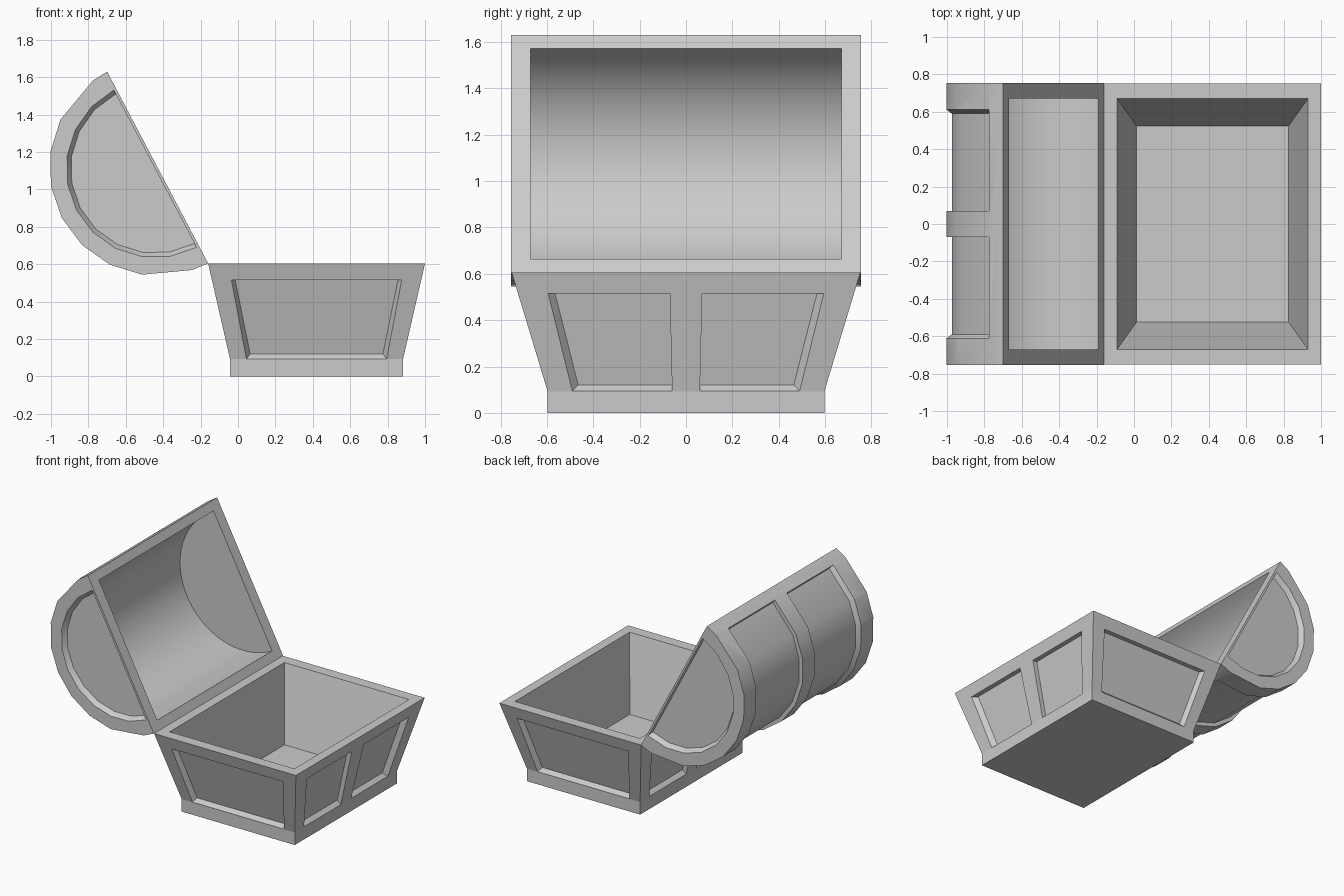
import bpy, bmesh, math

if "Cube" in bpy.data.objects:
    bpy.data.objects.remove(bpy.data.objects["Cube"])

CX = 0.42                       # centre of the box in x
HINGE = (-0.16, 0.605)          # lid hinge point in x, z
U = (-0.466, 0.885)             # direction along the open lid's rim
N = (-0.885, -0.466)            # direction into the lid's dome
RAD = 0.579


def loft(name, rings):
    """Closed solid through a list of equal-length point rings."""
    bm = bmesh.new()
    vs = [[bm.verts.new(p) for p in r] for r in rings]
    n = len(vs[0])
    for a, b in zip(vs, vs[1:]):
        for i in range(n):
            j = (i + 1) % n
            bm.faces.new((a[i], a[j], b[j], b[i]))
    bm.faces.new(vs[0])
    bm.faces.new(vs[-1])
    bmesh.ops.recalc_face_normals(bm, faces=bm.faces[:])
    me = bpy.data.meshes.new(name)
    bm.to_mesh(me)
    bm.free()
    ob = bpy.data.objects.new(name, me)
    bpy.context.collection.objects.link(ob)
    return ob


def cut(ob, rings):
    c = loft("cutter", rings)
    c.hide_render = True
    m = ob.modifiers.new("cut", 'BOOLEAN')
    m.operation, m.solver, m.object = 'DIFFERENCE', 'EXACT', c
    bpy.context.view_layer.objects.active = ob
    bpy.ops.object.modifier_apply(modifier=m.name)
    bpy.data.objects.remove(c)


def rect(hx, hy, z):
    return [(CX + sx * hx, sy * hy, z) for sx, sy in ((-1, -1), (1, -1), (1, 1), (-1, 1))]


# chest body: plinth with flared walls, hollow inside
body = loft("chest_body", [rect(0.4625, 0.597, 0), rect(0.4625, 0.597, 0.092), rect(0.58, 0.752, 0.605)])
cut(body, [rect(0.407, 0.525, 0.08), rect(0.51, 0.67, 0.605), rect(0.51, 0.67, 0.7)])


def wall_half(z, lo, hi):
    return lo + (hi - lo) * (z - 0.092) / 0.513


def wall_panel(place, outer, inner, depth=0.035):
    """Recess with sloping edges; outer and inner are (s, z) corners."""
    cut(body, [[place(s, z, 0.1) for s, z in outer],
               [place(s, z, 0.0) for s, z in outer],
               [place(s, z, -depth) for s, z in inner]])


# recessed panels: one on each end, two on each long wall
for side in (-1, 1):
    def end_wall(s, z, off):
        return (CX + s, side * (wall_half(z, 0.597, 0.752) + off), z)

    def long_wall(s, z, off):
        return (CX + side * (wall_half(z, 0.4625, 0.58) + off), s, z)

    wall_panel(end_wall, [(-0.375, 0.094), (0.375, 0.094), (0.455, 0.515), (-0.455, 0.515)],
               [(-0.355, 0.12), (0.355, 0.12), (0.435, 0.515), (-0.435, 0.515)])
    for k in (-1, 1):
        wall_panel(long_wall, [(k * 0.06, 0.094), (k * 0.49, 0.094), (k * 0.595, 0.515), (k * 0.07, 0.515)],
                   [(k * 0.06, 0.12), (k * 0.465, 0.12), (k * 0.565, 0.515), (k * 0.07, 0.515)])


def lid_point(r, deg, y, lift=0.0):
    a = math.radians(deg)
    t = RAD + r * math.cos(a)
    d = r * math.sin(a) + lift
    return (HINGE[0] + U[0] * t + N[0] * d, y, HINGE[1] + U[1] * t + N[1] * d)


def arc(r, angles, y, lift=0.0):
    return [lid_point(r, a, y, lift) for a in angles]


# open barrel lid with a smooth round hollow
FACETS = [0, 9, 36, 54, 72, 90, 108, 126, 144, 171, 180]
lid = loft("chest_lid", [arc(RAD, FACETS, y) for y in (-0.755, 0.755)])
hollow = [180 * i / 28 for i in range(29)]


def hollow_ring(y):
    return [lid_point(0.513, 0, y, -0.1)] + arc(0.513, hollow, y) + [lid_point(0.513, 180, y, -0.1)]


cut(lid, [hollow_ring(-0.67), hollow_ring(0.67)])

# half-round recess in each lid end
HALF = [0, 18, 36, 54, 72, 90, 108, 126, 144, 162, 180]
for side in (-1, 1):
    cut(lid, [arc(0.475, HALF, side * 0.85, 0.015),
              arc(0.475, HALF, side * 0.755, 0.015),
              arc(0.452, HALF, side * 0.72, 0.015)])


# two recessed bands over the curved top
def band(r, y):
    return arc(0.7, FACETS[1:-1], y) + arc(r, FACETS[-2:0:-1], y)


for side in (-1, 1):
    cut(lid, [band(0.55, side * 0.07), band(0.55, side * 0.59), band(0.582, side * 0.614)])

# shading: crisp body, smooth dome
bpy.ops.object.select_all(action='DESELECT')
lid.select_set(True)
bpy.context.view_layer.objects.active = lid
bpy.ops.object.shade_smooth_by_angle(angle=math.radians(28))
